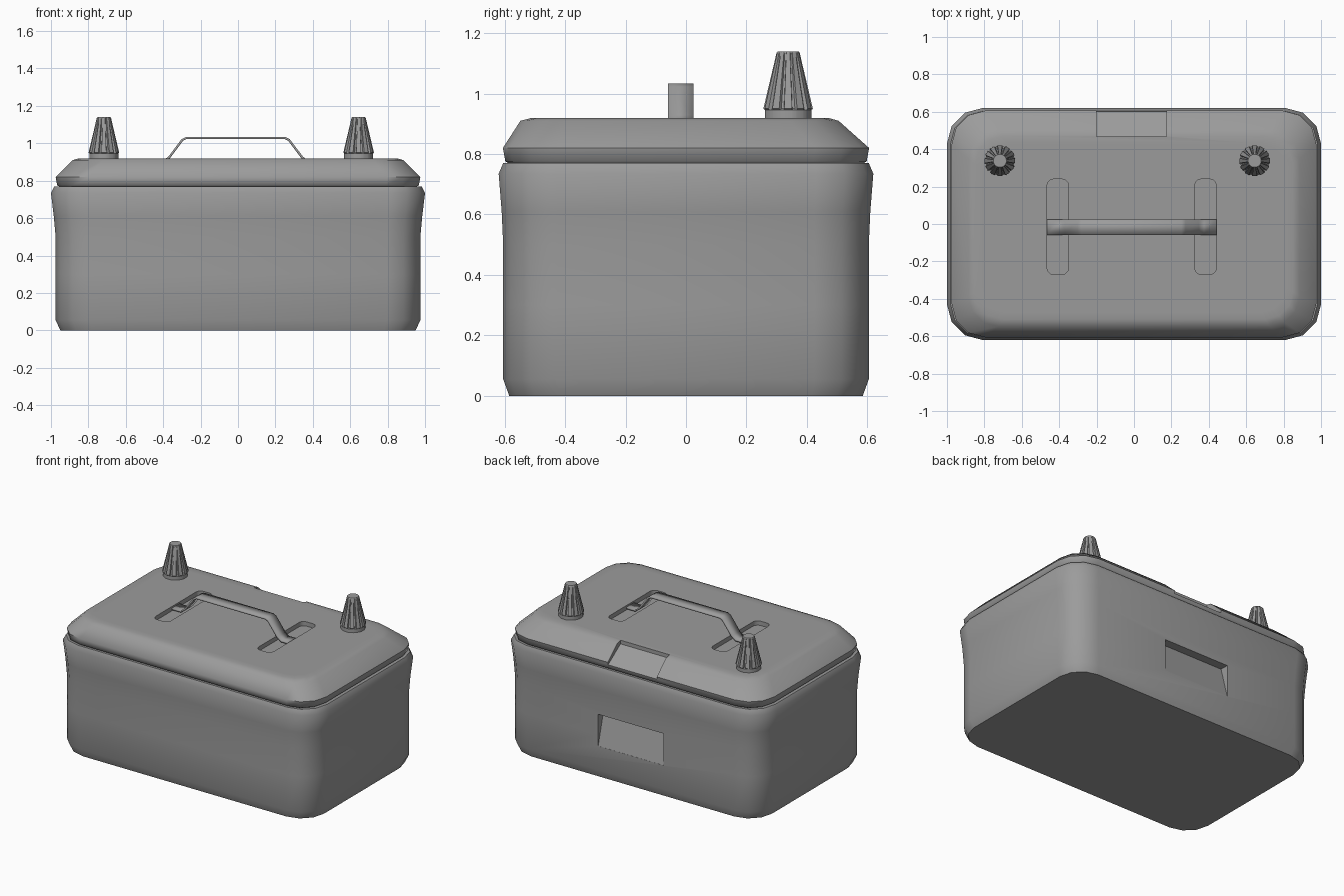
import bpy, bmesh, math

if "Cube" in bpy.data.objects:
    bpy.data.objects.remove(bpy.data.objects["Cube"], do_unlink=True)

GREY = (0.33, 0.33, 0.33, 1)
grey = bpy.data.materials.new("plain grey")
grey.use_nodes = True
grey.diffuse_color = GREY
grey.node_tree.nodes["Principled BSDF"].inputs["Base Color"].default_value = GREY

MID = -0.0125  # handle and slots are centred slightly off the middle


def finish(name, bm):
    bmesh.ops.recalc_face_normals(bm, faces=bm.faces)
    mesh = bpy.data.meshes.new(name)
    bm.to_mesh(mesh)
    bm.free()
    mesh.materials.append(grey)
    ob = bpy.data.objects.new(name, mesh)
    bpy.context.collection.objects.link(ob)
    return ob


def loft(name, rings):
    """Skin a stack of equal loops and cap both ends."""
    bm = bmesh.new()
    loops = [[bm.verts.new(p) for p in ring] for ring in rings]
    n = len(loops[0])
    for a, b in zip(loops, loops[1:]):
        for i in range(n):
            j = (i + 1) % n
            bm.faces.new((a[i], a[j], b[j], b[i]))
    bm.faces.new(loops[0])
    bm.faces.new(loops[-1])
    return finish(name, bm)


def rounded(x0, x1, y0, y1, z, r, steps=3):
    """Rounded rectangle loop at height z."""
    pts = []
    corners = [(x1 - r, y1 - r), (x0 + r, y1 - r), (x0 + r, y0 + r), (x1 - r, y0 + r)]
    for k, (cx, cy) in enumerate(corners):
        for s in range(steps + 1):
            a = (k + s / steps) * math.pi / 2
            pts.append((cx + r * math.cos(a), cy + r * math.sin(a), z))
    return pts


def prism(name, x0, x1, profile):
    return loft(name, [[(x, y, z) for y, z in profile] for x in (x0, x1)])


def activate(ob):
    bpy.ops.object.select_all(action="DESELECT")
    bpy.context.view_layer.objects.active = ob
    ob.select_set(True)


def cut(ob, cutter):
    mod = ob.modifiers.new("cut", "BOOLEAN")
    mod.operation = "DIFFERENCE"
    mod.solver = "EXACT"
    mod.object = cutter
    activate(ob)
    bpy.ops.object.modifier_apply(modifier=mod.name)
    bpy.data.objects.remove(cutter, do_unlink=True)


def smooth(ob, degrees):
    activate(ob)
    bpy.ops.object.shade_smooth_by_angle(angle=math.radians(degrees))


# Box body: flared towards the rim, with a wedge-shaped grip at the back
body = loft("box_body", [rounded(-x, x, -y, y, z, r) for z, x, y, r in (
    (0, 0.95, 0.585, 0.17), (0.055, 0.975, 0.605, 0.18), (0.3, 0.975, 0.605, 0.18),
    (0.5, 0.975, 0.605, 0.18), (0.61, 0.985, 0.61, 0.185), (0.735, 1.0, 0.62, 0.19),
    (0.77, 0.982, 0.605, 0.18), (0.765, 0.94, 0.565, 0.15))])
cut(body, prism("grip_cutter", -0.25, 0.25,
                [(0.65, 0.44), (0.545, 0.44), (0.604, 0.22), (0.65, 0.22)]))
smooth(body, 50)

# Lid: sloped shoulders, steeper at the front than at the back
lid = loft("lid", [rounded(-x, x, front, back, z, r) for z, x, front, back, r in (
    (0.765, 0.95, -0.58, 0.58, 0.16), (0.776, 0.967, -0.598, 0.598, 0.175),
    (0.82, 0.975, -0.606, 0.606, 0.18), (0.91, 0.885, -0.548, 0.505, 0.16),
    (0.92, 0.85, -0.51, 0.47, 0.15), (0.92, 0.81, -0.47, 0.43, 0.13))])
cut(lid, prism("notch_cutter", -0.2, 0.175,
               [(0.465, 1), (0.467, 0.895), (0.62, 0.79), (0.75, 0.79), (0.75, 1)]))
for side in (-1, 1):
    c = MID + side * 0.395
    cut(lid, loft("slot_cutter", [
        rounded(c - 0.058, c + 0.058, -0.27, 0.24, z, 0.035) for z in (0.89, 1)]))
smooth(lid, 50)

# Carrying handle: bent flat strap with its feet lying in the slots
half = [(0.4525, 0.903), (0.385, 0.903), (0.355, 0.925), (0.285, 1.018), (0.265, 1.028)]
path = [(MID - x, z) for x, z in half] + [(MID + x, z) for x, z in reversed(half)]
bm = bmesh.new()
rows = [[bm.verts.new((x, y, z)) for y in (-0.06, 0.025)] for x, z in path]
for a, b in zip(rows, rows[1:]):
    bm.faces.new((a[0], b[0], b[1], a[1]))
handle = finish("handle", bm)
strap = handle.modifiers.new("thickness", "SOLIDIFY")
strap.thickness = 0.012
strap.offset = 0
smooth(handle, 30)


# Ribbed terminal knobs
def ribbed(cx, cy, z, outer, inner, ribs=12):
    pts = []
    for k in range(ribs):
        for frac, r in ((-0.3, outer), (0.3, outer), (0.38, inner), (0.62, inner)):
            a = (k + frac) * math.tau / ribs
            pts.append((cx + r * math.cos(a), cy + r * math.sin(a), z))
    return pts


for label, cx in (("right", -0.717), ("left", 0.645)):
    knob = loft(label + "_knob", [ribbed(cx, 0.338, z, outer, inner) for z, outer, inner in (
        (0.9, 0.078, 0.078), (0.945, 0.078, 0.078), (0.95, 0.083, 0.07),
        (1.1, 0.047, 0.041), (1.135, 0.039, 0.037), (1.14, 0.035, 0.035))])
    smooth(knob, 25)
